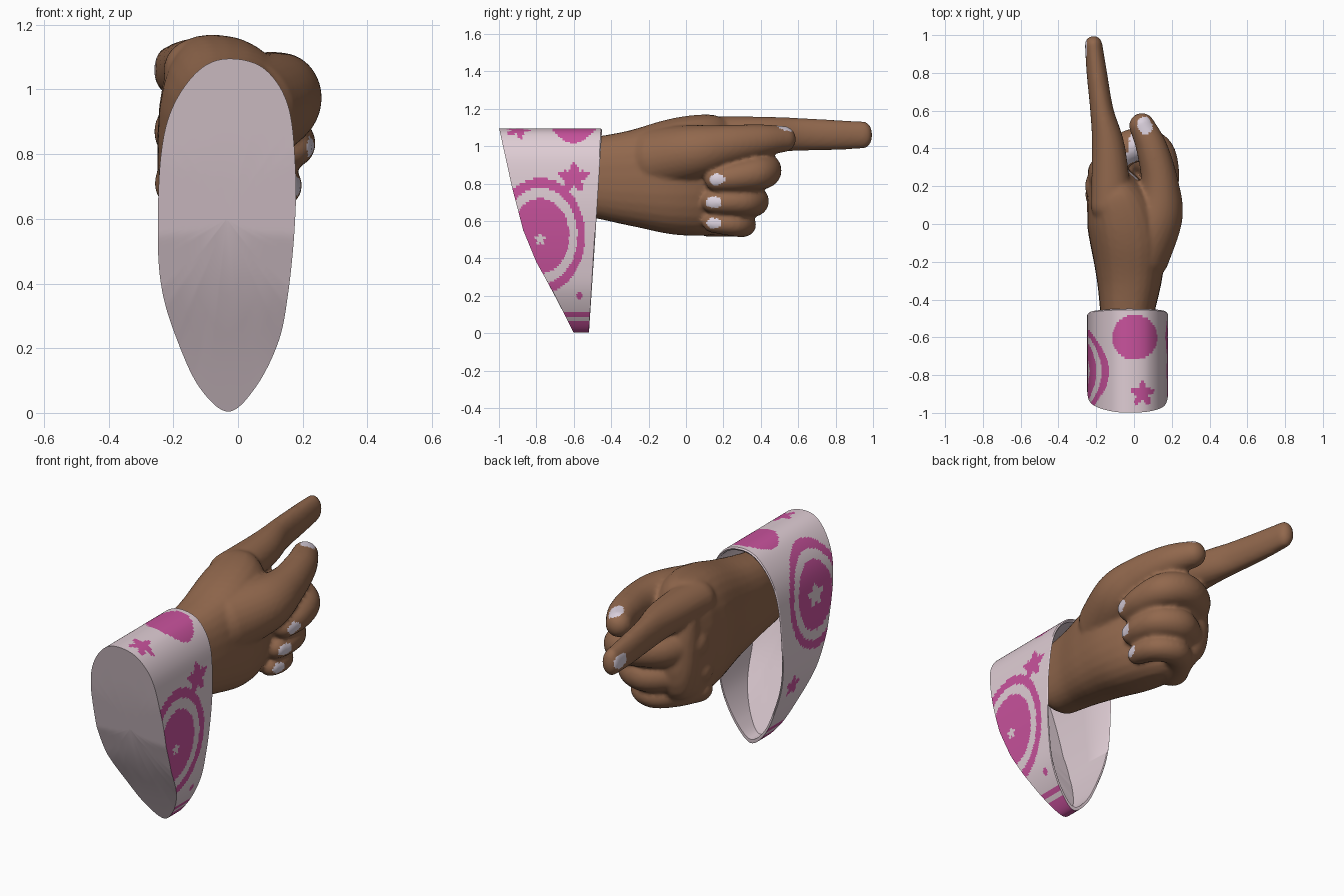
import bpy, bmesh, math
from mathutils import Vector

if "Cube" in bpy.data.objects:
    bpy.data.objects.remove(bpy.data.objects["Cube"])


def material(name, rgb):
    m = bpy.data.materials.new(name)
    m.diffuse_color = (*rgb, 1)
    m.use_nodes = True
    m.node_tree.nodes["Principled BSDF"].inputs["Base Color"].default_value = m.diffuse_color
    return m


SKIN = material("brown skin", (0.285, 0.138, 0.074))
NAIL = material("pale nail", (0.70, 0.63, 0.72))
CLOTH = material("pale pink cloth", (0.74, 0.61, 0.66))
PINK = material("strong pink", (0.58, 0.085, 0.335))


def spline(pts, steps, closed=False):
    """Catmull-Rom samples through tuples of any length."""
    n, out = len(pts), []
    for i in range(n if closed else n - 1):
        q = [pts[(i + k) % n] if closed else pts[min(max(i + k, 0), n - 1)] for k in (-1, 0, 1, 2)]
        for s in range(steps):
            t = s / steps
            out.append(tuple(0.5 * (2 * b + (c - a) * t + (2 * a - 5 * b + 4 * c - d) * t * t
                                    + (3 * b - a - 3 * c + d) * t ** 3) for a, b, c, d in zip(*q)))
    if not closed:
        out.append(pts[-1])
    return out


def loft(bm, rings, cap_start=False, cap_end=False):
    vs = [[bm.verts.new(p) for p in r] for r in rings]
    n = len(vs[0])
    for a, b in zip(vs, vs[1:]):
        for i in range(n):
            bm.faces.new((a[i], a[(i + 1) % n], b[(i + 1) % n], b[i]))
    if cap_start:
        bm.faces.new(vs[0])
    if cap_end:
        bm.faces.new(vs[-1])


def tube(bm, path, power=1.0, sides=28):
    """Rounded limb along (x, y, z, side radius, up radius) stations."""
    st = spline(path, 8)
    P = [Vector(s[:3]) for s in st]
    T = [(P[min(i + 1, len(P) - 1)] - P[max(i - 1, 0)]).normalized() for i in range(len(P))]
    seq = [(P[i], T[i], st[i][3], st[i][4]) for i in range(len(P))]

    def dome(p, t, a, b, sign):
        res = []
        for k in range(1, 6):
            g = math.radians(k * 16.5)
            res.append((p + t * sign * min(a, b) * math.sin(g), t, a * math.cos(g), b * math.cos(g)))
        return res
    seq = dome(*seq[0], -1)[::-1] + seq + dome(*seq[-1], 1)
    rings = []
    for p, t, a, b in seq:
        side = t.cross(Vector((0, 0, 1))).normalized()
        up = side.cross(t)
        ring = []
        for i in range(sides):
            w = 2 * math.pi * i / sides
            c, s = math.cos(w), math.sin(w)
            c, s = (math.copysign(abs(v) ** power, v) for v in (c, s))
            ring.append(p + side * a * c + up * b * s)
        rings.append(ring)
    loft(bm, rings, True, True)


def finish(bm, name, mats):
    bmesh.ops.recalc_face_normals(bm, faces=bm.faces)
    me = bpy.data.meshes.new(name)
    bm.to_mesh(me)
    bm.free()
    ob = bpy.data.objects.new(name, me)
    bpy.context.collection.objects.link(ob)
    for m in mats:
        me.materials.append(m)
    return ob


def smooth(ob, deg=50):
    bpy.ops.object.select_all(action='DESELECT')
    ob.select_set(True)
    bpy.context.view_layer.objects.active = ob
    bpy.ops.object.shade_smooth_by_angle(angle=math.radians(deg))


# Hand: palm, pointing finger, thumb and three curled fingers fused together
bm = bmesh.new()
tube(bm, [(-.035, -.6, .83, .13, .2), (-.035, -.46, .832, .145, .222), (-.025, -.28, .83, .175, .26),
          (-.03, -.1, .835, .2, .305), (-.06, .05, .843, .195, .323), (-.105, .17, .85, .155, .318),
          (-.14, .26, .86, .105, .28)], power=.8)
tube(bm, [(-.12, .1, 1.06, .11, .1), (-.135, .4, 1.063, .088, .095), (-.17, .6, 1.063, .062, .088),
          (-.197, .8, 1.06, .054, .08), (-.214, .95, 1.06, .046, .072)])
tube(bm, [(.03, -.16, .93, .16, .17), (.12, .05, .97, .14, .145), (.135, .22, 1.005, .1, .11),
          (.095, .4, 1.03, .083, .087), (.042, .52, 1.038, .068, .07)])
tube(bm, [(-.16, .2, .87, .1, .1), (-.1, .355, .875, .09, .095), (.02, .42, .872, .09, .092),
          (.12, .385, .855, .09, .09), (.155, .27, .835, .085, .08), (.16, .165, .822, .07, .065)])
tube(bm, [(-.16, .15, .71, .1, .09), (-.1, .29, .71, .085, .085), (0, .358, .706, .085, .083),
          (.09, .32, .705, .083, .08), (.12, .23, .703, .078, .072), (.125, .145, .70, .064, .06)])
tube(bm, [(-.15, .12, .59, .09, .075), (-.1, .235, .585, .075, .068), (-.02, .3, .58, .074, .066),
          (.06, .27, .58, .072, .064), (.09, .2, .585, .064, .058), (.095, .14, .588, .052, .05)])
hand = finish(bm, "pointing_hand", [SKIN, NAIL])
rm = hand.modifiers.new("fuse", 'REMESH')
rm.mode = 'VOXEL'
rm.voxel_size = 0.012
sm = hand.modifiers.new("soften", 'SMOOTH')
sm.factor, sm.iterations = 0.5, 4
dg = bpy.context.evaluated_depsgraph_get()
fused = bpy.data.meshes.new_from_object(hand.evaluated_get(dg))
hand.modifiers.clear()
hand.data = fused
fused.materials.clear()
for m in (SKIN, NAIL):
    fused.materials.append(m)

# Nails and the pale patch under the thumb: ellipsoid zones (centre, radii)
ZONES = [((.062, .53, 1.11), (.045, .055, .04)), ((-.262, .93, 1.068), (.03, .055, .04)),
         ((.245, .16, .822), (.05, .05, .034)), ((.195, .145, .70), (.05, .047, .032)),
         ((.155, .145, .588), (.05, .04, .028)), ((.01, .33, .945), (.06, .16, .035))]
for f in fused.polygons:
    f.material_index = int(any(sum(((f.center[k] - c[k]) / r[k]) ** 2 for k in range(3)) < 1
                               for c, r in ZONES))
smooth(hand, 80)

# Sleeve: egg-shaped outline (x, z) pulled along y, cut slanting at the rear
EGG = spline([(-.03, 1.095), (.08, 1.065), (.155, .95), (.178, .75), (.175, .57), (.155, .37), (.125, .22),
              (.055, .08), (-.03, .004), (-.12, .08), (-.19, .23), (-.235, .38), (-.248, .55),
              (-.238, .8), (-.2, .95), (-.12, 1.06)], 15, closed=True)
CUT = [(0, -.6), (.2, -.7), (.38, -.8), (.55, -.87), (.78, -.93), (1.1, -1.0)]


def rear(z):
    z = min(max(z, 0), 1.0999)
    for (a, ya), (b, yb) in zip(CUT, CUT[1:]):
        if z <= b:
            return ya + (yb - ya) * (z - a) / (b - a)


def section(t, scale=1.0, shift=0.0):
    """Outline at t=0 (front opening) to t=1 (rear cut)."""
    out = []
    for x, z in EGG:
        x, z = -.035 + (x + .035) * scale, .6 + (z - .6) * scale
        front = -.52 + .065 * z / 1.09
        out.append((x, front + (rear(z) + shift - front) * t, z))
    return out


def radius(u, v, cu, cv, ru, rv):
    return math.hypot((u - cu) / ru, (v - cv) / rv)


def star(u, v, cu, cv, r):
    a = (math.atan2(v - cv, u - cu) - math.pi / 2) / (2 * math.pi / 5)
    return math.hypot(u - cu, v - cv) < r * (1 - 1.1 * abs(a - round(a)))


def target(d):
    return d < .65 or .83 < d < 1


def is_pink(c):
    x, y, z = c
    if z < .065 or .085 < z < .112:
        return True
    if z > .97 and (radius(x, y, .005, -.6, .12, .12) < 1 or star(x, y, .045, -.9, .07)):
        return True
    if x > -.03:
        return ((target(radius(y, z, -.78, .52, .24, .31)) and not star(y, z, -.78, .5, .035))
                or (z < .95 and star(y, z, -.6, .83, .09)) or radius(y, z, -.57, .2, .017, .017) < 1)
    return ((target(radius(y, z, -.78, .77, .22, .28)) and not star(y, z, -.78, .77, .07))
            or star(y, z, -.6, .34, .06))


bm = bmesh.new()
loft(bm, [section(k / 42) for k in range(43)])
for f in bm.faces:
    f.material_index = int(is_pink(f.calc_center_median()))
smooth(finish(bm, "sleeve", [CLOTH, PINK]))

# Hem and inner lining, closed at the back
bm = bmesh.new()
loft(bm, [section(0), section(-.012, .985), section(0, .965), section(.5, .965, .015), section(1, .965, .015)]
     + [section(1, .965 * s, .015) for s in (.75, .5, .25, .02)], cap_end=True)
smooth(finish(bm, "sleeve_lining", [CLOTH]))

# Slanted rear end of the sleeve
bm = bmesh.new()
loft(bm, [section(1, s) for s in (1, .8, .6, .4, .2, .02)], cap_end=True)
smooth(finish(bm, "sleeve_end", [CLOTH]))
